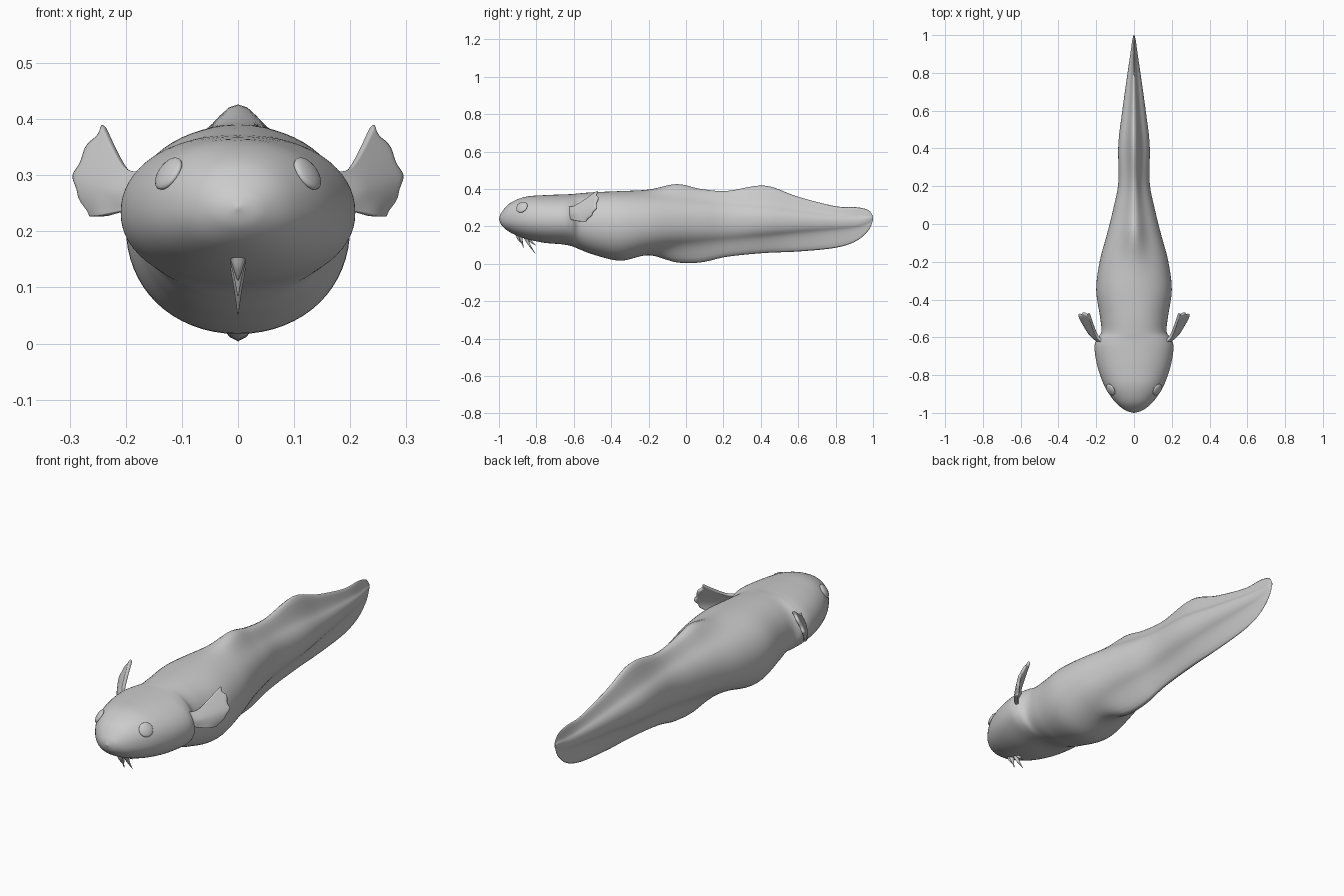
import bpy, bmesh, math
from mathutils import Vector

if "Cube" in bpy.data.objects:
    bpy.data.objects.remove(bpy.data.objects["Cube"])


def catmull(keys, steps):
    """Smooth curve through rows of numbers."""
    out = []
    for i in range(len(keys) - 1):
        a, b, c, d = (keys[max(0, min(len(keys) - 1, i + j))] for j in (-1, 0, 1, 2))
        for s in range(steps):
            t = s / steps
            out.append([0.5 * (2*q + (r - p)*t + (2*p - 5*q + 4*r - s2)*t*t
                               + (3*q - p - 3*r + s2)*t**3)
                        for p, q, r, s2 in zip(a, b, c, d)])
    out.append(list(keys[-1]))
    return out


def make(name, rings, closed=True, caps=True):
    """Skin a row of point rings into a smooth object."""
    bm = bmesh.new()
    vs = [[bm.verts.new(p) for p in r] for r in rings]
    n = len(vs[0])
    for a, b in zip(vs, vs[1:]):
        for i in range(n if closed else n - 1):
            j = (i + 1) % n
            bm.faces.new((a[i], a[j], b[j], b[i]))
    if caps:
        bm.faces.new(vs[0])
        bm.faces.new(vs[-1])
    bmesh.ops.recalc_face_normals(bm, faces=bm.faces)
    me = bpy.data.meshes.new(name)
    bm.to_mesh(me)
    bm.free()
    for p in me.polygons:
        p.use_smooth = True
    ob = bpy.data.objects.new(name, me)
    bpy.context.collection.objects.link(ob)
    return ob


# Body: y, half width, mid height, flesh top, flesh bottom, fin top, fin bottom
stations = [
    (-1.0, .002, .242, .244, .240, .244, .240),
    (-.985, .048, .241, .277, .205, .277, .205),
    (-.94, .102, .24, .325, .168, .325, .168),
    (-.86, .155, .238, .358, .135, .358, .135),
    (-.76, .192, .235, .367, .113, .367, .113),
    (-.66, .209, .233, .371, .104, .371, .104),
    (-.61, .198, .23, .373, .094, .373, .094),
    (-.57, .173, .225, .377, .078, .377, .078),
    (-.49, .180, .215, .383, .048, .383, .048),
    (-.35, .200, .21, .387, .019, .389, .017),
    (-.20, .182, .215, .380, .055, .397, .046),
    (-.05, .142, .225, .368, .085, .426, .008),
    (.08, .110, .228, .350, .100, .400, .008),
    (.22, .083, .23, .335, .115, .390, .038),
    (.42, .083, .232, .325, .135, .418, .058),
    (.60, .062, .23, .295, .155, .358, .066),
    (.80, .034, .225, .265, .175, .308, .086),
    (.91, .018, .225, .255, .190, .303, .122),
    (.975, .009, .24, .255, .215, .287, .178),
    (1.0, .002, .245, .248, .240, .255, .232),
]
N = 64
rings = []
for y, w, zc, bt, bb, ft, fb in catmull(stations, 7):
    ring = []
    for i in range(N):
        t = 2 * math.pi * i / N
        c, s = math.cos(t), math.sin(t)
        flesh, fin = (bt, ft) if s >= 0 else (bb, fb)
        x = w * math.copysign(abs(c) ** .92, c)
        z = zc + (flesh - zc) * abs(s) ** .95 + (fin - flesh) * abs(s) ** 18
        ring.append((x, y, z))
    rings.append(ring)
body = make("body", rings)

# Eyes: flattened domes laid on the head surface
for side, label in ((1, "right"), (-1, "left")):
    ok, loc, nor, _ = body.closest_point_on_mesh(Vector((side * .128, -.88, .306)))
    bpy.ops.mesh.primitive_uv_sphere_add(segments=24, ring_count=12, radius=1, location=loc)
    eye = bpy.context.object
    eye.name = "eye_" + label
    eye.scale = (.033, .033, .012)
    eye.rotation_euler = nor.to_track_quat('Z', 'Y').to_euler()
    bpy.ops.object.shade_smooth()

# Side fins: curved fans, rows run root to rim, each bottom to top
fan = [
    [(.165, -.635, .24), (.170, -.632, .27), (.165, -.625, .305)],
    [(.205, -.605, .235), (.212, -.60, .27), (.193, -.595, .308)],
    [(.238, -.575, .227), (.240, -.562, .278), (.213, -.55, .335)],
    [(.258, -.535, .226), (.284, -.490, .295), (.238, -.475, .388)],
]
cols = [catmull(r, 10) for r in fan]
M = len(cols[0])
lines = [catmull([c[i] for c in cols], 5) for i in range(M)]
for i, ln in enumerate(lines):
    # scalloped, outward-bulging rim
    v = i / (M - 1)
    tip, d = Vector(ln[-1]), Vector(ln[-1]) - Vector(ln[-4])
    push = .25 * math.sin(math.pi * v) + .13 * math.cos(v * 8 * math.pi)
    ln[-1] = list(tip + d * push)
    ln[-2] = list(Vector(ln[-2]) + d * push * .5)
for side, label in ((1, "right"), (-1, "left")):
    f = make("side_fin_" + label, [[(side * p[0], p[1], p[2]) for p in ln] for ln in lines],
             closed=False, caps=False)
    m = f.modifiers.new("thickness", 'SOLIDIFY')
    m.thickness = .016
    m.offset = 0
    m = f.modifiers.new("smooth", 'SUBSURF')
    m.levels = m.render_levels = 1

# Chin barbels: tapering curved spikes on the centre line
barbels = [
    [(-.900, .165), (-.896, .135), (-.884, .112)],
    [(-.890, .165), (-.880, .125), (-.868, .085)],
    [(-.865, .160), (-.840, .105), (-.803, .052)],
    [(-.850, .150), (-.825, .115), (-.800, .098)],
]
for k, path in enumerate(barbels):
    pts = catmull(path, 6)
    rs = []
    for i, (y, z) in enumerate(pts):
        r = .001 + .019 * (1 - i / (len(pts) - 1)) ** 1.3
        rs.append([(r * math.cos(a * math.pi / 6), y + .8 * r * math.sin(a * math.pi / 6), z)
                   for a in range(12)])
    make("chin_barbel_%d" % (k + 1), rs)
